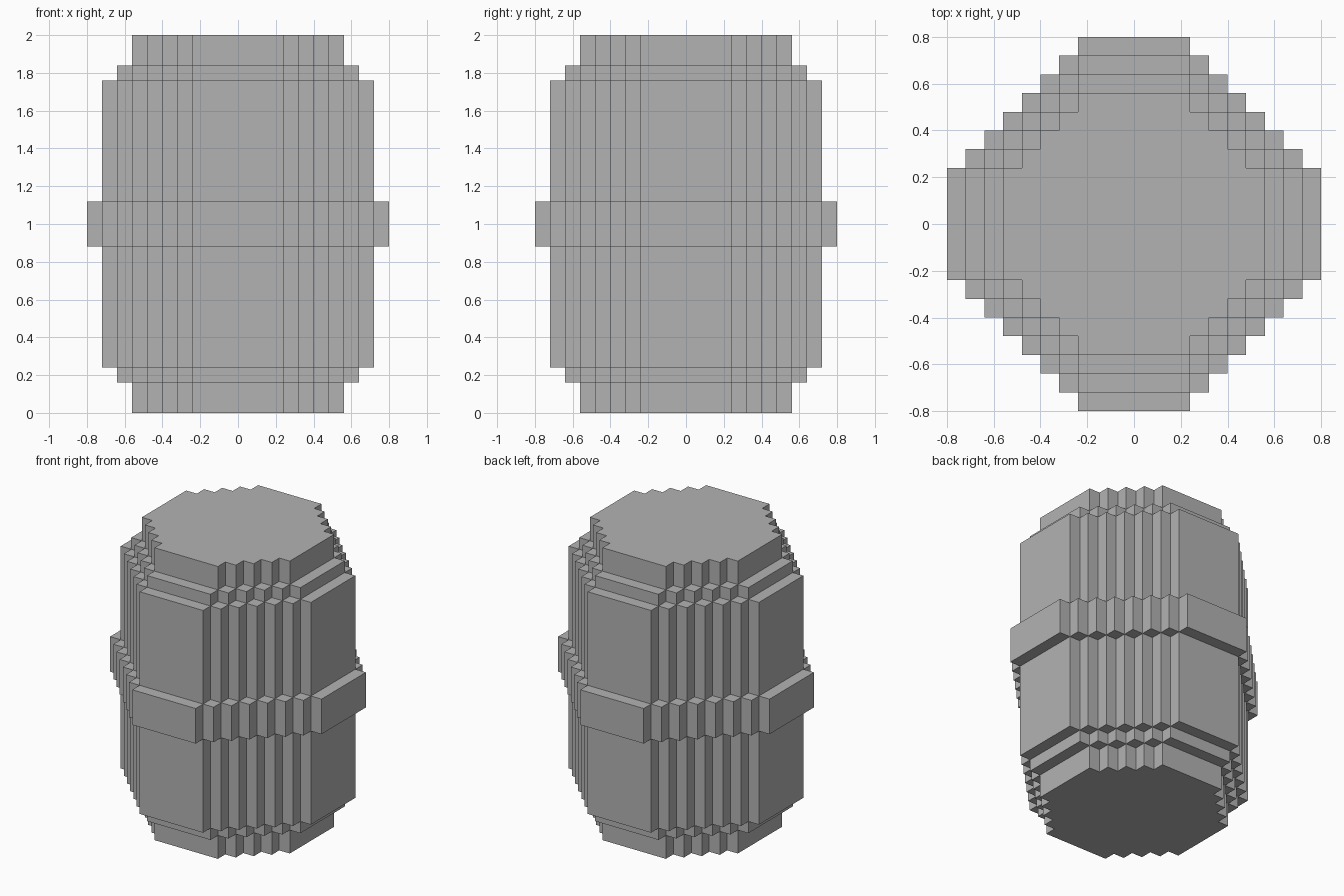
import bpy
import bmesh

STEP = 0.08        # size of one block
FLAT = 3           # half width of each flat side, in blocks

if "Cube" in bpy.data.objects:
    bpy.data.objects.remove(bpy.data.objects["Cube"], do_unlink=True)

grey = bpy.data.materials.new("plain_grey")
grey.use_nodes = True
colour = (0.45, 0.45, 0.45, 1)
grey.diffuse_color = colour
grey.node_tree.nodes["Principled BSDF"].inputs["Base Color"].default_value = colour


def stepped_outline(radius):
    """Closed outline with four flat sides joined by staircase corners."""
    quarter = []
    for i in range(radius - FLAT + 1):
        quarter.append((radius - i, FLAT + i))
        if i < radius - FLAT:
            quarter.append((radius - i - 1, FLAT + i))
    outline = []
    for turn in range(4):
        outline += quarter
        quarter = [(-y, x) for x, y in quarter]
    return outline


def stepped_prism(name, radius, bottom, top):
    bm = bmesh.new()
    verts = [bm.verts.new((x * STEP, y * STEP, bottom)) for x, y in stepped_outline(radius)]
    base = bm.faces.new(verts)
    result = bmesh.ops.extrude_face_region(bm, geom=[base], use_keep_orig=True)
    raised = [v for v in result["geom"] if isinstance(v, bmesh.types.BMVert)]
    bmesh.ops.translate(bm, verts=raised, vec=(0, 0, top - bottom))
    bmesh.ops.recalc_face_normals(bm, faces=bm.faces)
    mesh = bpy.data.meshes.new(name)
    bm.to_mesh(mesh)
    bm.free()
    mesh.materials.append(grey)
    obj = bpy.data.objects.new(name, mesh)
    bpy.context.collection.objects.link(obj)


# Nested tiers, from the full-height core out to the narrow middle hoop
stepped_prism("barrel_core", 7, 0.0, 2.0)
stepped_prism("barrel_shoulder", 8, 0.16, 1.84)
stepped_prism("barrel_body", 9, 0.24, 1.76)
stepped_prism("middle_hoop", 10, 0.88, 1.12)
